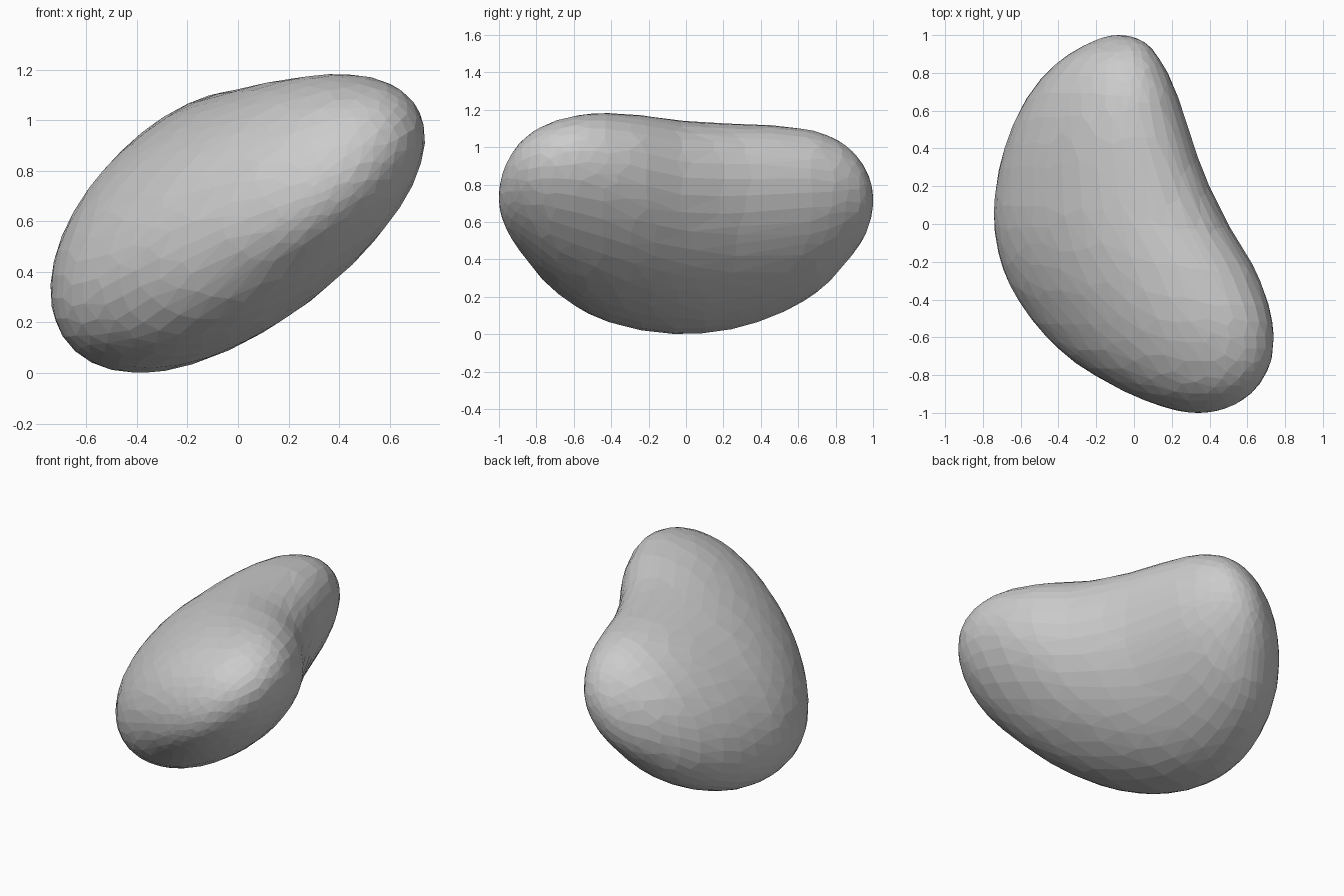
import bpy, bmesh, math

if "Cube" in bpy.data.objects:
    bpy.data.objects.remove(bpy.data.objects["Cube"])

# Cross-sections from back (y=1) to front (y=-1), spaced at y = cos(15 deg * i):
# x min, x max, z min, z max, lean of the oval
SECTIONS = [
    (-0.08, -0.08, 0.72, 0.72, 0.34),
    (-0.22, 0.05, 0.55, 0.87, 0.34),
    (-0.39, 0.14, 0.395, 1.00, 0.34),
    (-0.54, 0.22, 0.23, 1.08, 0.37),
    (-0.65, 0.29, 0.11, 1.113, 0.40),
    (-0.72, 0.375, 0.03, 1.125, 0.42),
    (-0.74, 0.50, 0.00, 1.14, 0.43),
    (-0.685, 0.65, 0.025, 1.172, 0.48),
    (-0.545, 0.73, 0.10, 1.18, 0.52),
    (-0.345, 0.73, 0.235, 1.137, 0.52),
    (-0.09, 0.65, 0.415, 1.045, 0.50),
    (0.15, 0.51, 0.575, 0.90, 0.48),
    (0.34, 0.34, 0.73, 0.73, 0.48),
]
SIDES, STEPS = 72, 6
FLAT = 0.025   # slight flattening of the lower right flank

# Convert to centre, half-size and lean so the ends close smoothly
rows = [((a + b) / 2, (b - a) / 2, (c + d) / 2, (d - c) / 2, r)
        for a, b, c, d, r in SECTIONS]


def extend(p, q):
    """Phantom row past an end: centre mirrors, half-sizes change sign."""
    return tuple(2 * u - v for u, v in zip(p, q))


padded = [extend(rows[0], rows[1])] + rows + [extend(rows[-1], rows[-2])]


def section(s):
    """Smoothly interpolated cross-section at row position s."""
    i = min(int(s), len(rows) - 2)
    t = s - i
    return [0.5 * (2 * b + (c - a) * t + (2 * a - 5 * b + 4 * c - d) * t ** 2
                   + (3 * b - a - 3 * c + d) * t ** 3)
            for a, b, c, d in zip(*padded[i:i + 4])]


# Bean body: leaning ovals lofted from end to end
bm = bmesh.new()
count = (len(rows) - 1) * STEPS
rings = []
for k in range(1, count):
    cx, a, cz, b, r = section(k / STEPS)
    y = math.cos(math.pi * k / count)
    ring = []
    for j in range(SIDES):
        t = 2 * math.pi * j / SIDES
        f = 1 - FLAT * max(0, math.cos(t + math.radians(58))) ** 4
        lean = r * math.cos(t) + math.sqrt(1 - r * r) * math.sin(t)
        ring.append(bm.verts.new((cx + f * a * math.cos(t), y, cz + f * b * lean)))
    rings.append(ring)

for p, q in zip(rings, rings[1:]):
    for j in range(SIDES):
        n = (j + 1) % SIDES
        bm.faces.new((p[j], p[n], q[n], q[j]))

# Rounded end caps
for ring, y, row in ((rings[0], 1, rows[0]), (rings[-1], -1, rows[-1])):
    tip = bm.verts.new((row[0], y, row[2]))
    for j in range(SIDES):
        bm.faces.new((tip, ring[j], ring[(j + 1) % SIDES]))

bmesh.ops.recalc_face_normals(bm, faces=bm.faces)
mesh = bpy.data.meshes.new("bean")
bm.to_mesh(mesh)
bm.free()
bean = bpy.data.objects.new("bean", mesh)
bpy.context.collection.objects.link(bean)

# Irregular low-poly facets
facets = bean.modifiers.new("facets", 'DECIMATE')
facets.ratio = 0.14
